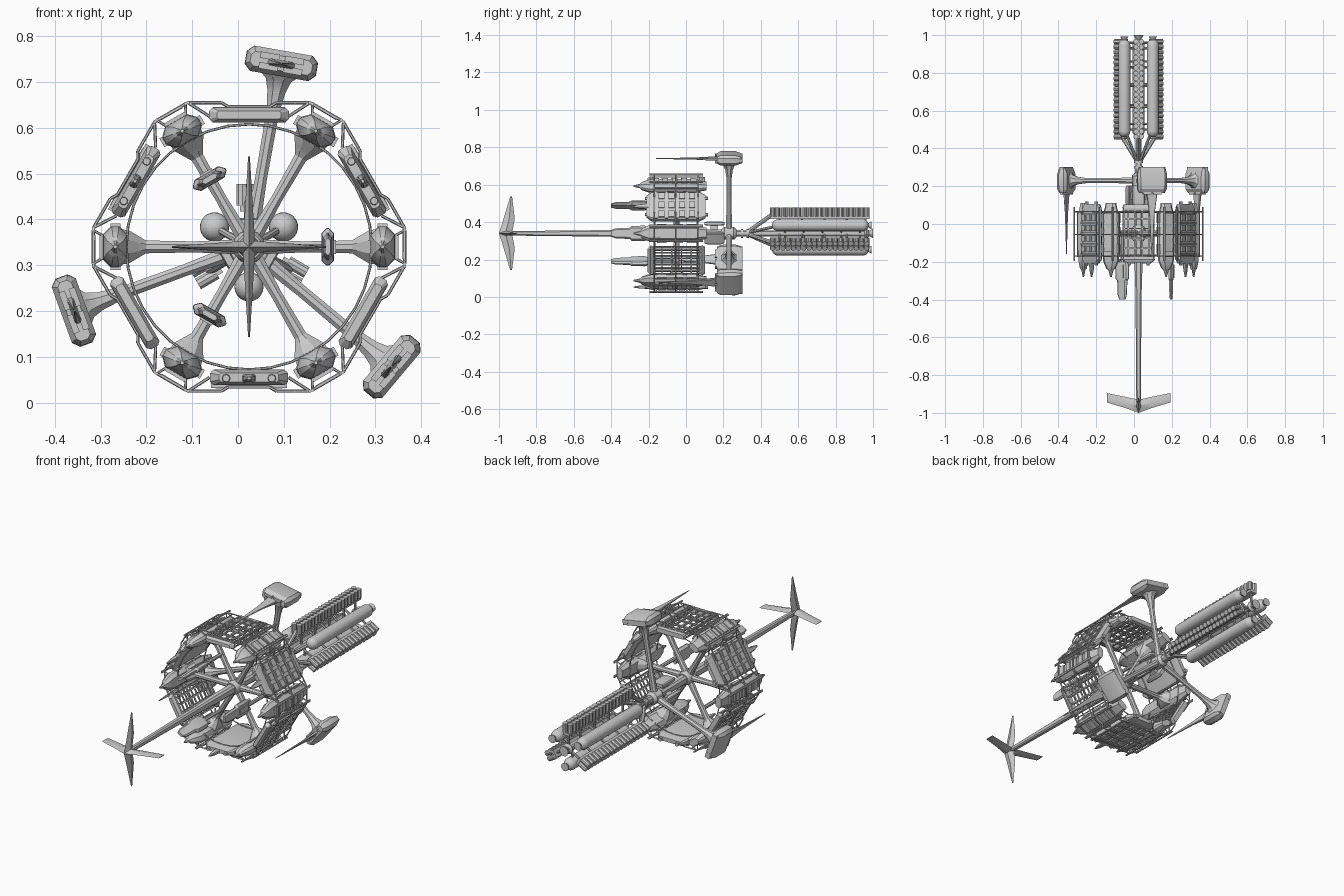
import bpy, bmesh
from math import sin, cos, radians, pi
from mathutils import Matrix, Vector

if "Cube" in bpy.data.objects:
    bpy.data.objects.remove(bpy.data.objects["Cube"])

CX, CZ = 0.024, 0.34          # position of the long axis


def frame(deg):
    """Local x = tangent, y = along ship, z = radial outwards."""
    a = radians(deg)
    return Matrix(((sin(a), 0, cos(a), CX), (0, 1, 0, 0), (-cos(a), 0, sin(a), CZ), (0, 0, 0, 1)))


def box(bm, c, s):
    bmesh.ops.create_cube(bm, size=1, matrix=Matrix.Translation(c) @ Matrix.Diagonal((*s, 1)))


def rod(bm, p, q, r1, r2=None, n=8):
    p, q = Vector(p), Vector(q)
    d = q - p
    m = Matrix.Translation((p + q) / 2) @ d.to_track_quat('Z', 'Y').to_matrix().to_4x4()
    bmesh.ops.create_cone(bm, cap_ends=True, segments=n, radius1=r1,
                          radius2=r1 if r2 is None else r2, depth=d.length, matrix=m)


def loft(bm, secs, axis='y', mid=0.0, ch=0.45):
    """Chamfered-rectangle sections (pos, half width, half height) skinned along an axis."""
    rings = []
    for pos, w, h in secs:
        c = min(w, h) * ch
        pts = [(w, h - c), (w - c, h), (c - w, h), (-w, h - c), (-w, c - h), (c - w, -h), (w - c, -h), (w, c - h)]
        rings.append([bm.verts.new((u, pos, v + mid) if axis == 'y' else (u, v + mid, pos)) for u, v in pts])
    for a, b in zip(rings, rings[1:]):
        for i in range(8):
            bm.faces.new((a[i], a[(i + 1) % 8], b[(i + 1) % 8], b[i]))
    bm.faces.new(rings[0])
    bm.faces.new(rings[-1])


def revolve(bm, prof, z=0.0, n=20):
    """Profile of (y, radius) spun about an axis parallel to y."""
    rings = [[bm.verts.new((r * cos(2 * pi * i / n), y, z + r * sin(2 * pi * i / n))) for i in range(n)]
             for y, r in prof]
    for a, b in zip(rings, rings[1:]):
        for i in range(n):
            bm.faces.new((a[i], a[(i + 1) % n], b[(i + 1) % n], b[i]))
    bm.faces.new(rings[0])
    bm.faces.new(rings[-1])


def part(name, build, angles=(90,)):
    bm = bmesh.new()
    build(bm)
    bmesh.ops.recalc_face_normals(bm, faces=bm.faces)
    for f in bm.faces:
        f.smooth = True
    me = bpy.data.meshes.new(name)
    bm.to_mesh(me)
    bm.free()
    me.set_sharp_from_angle(angle=radians(30))
    for i, a in enumerate(angles):
        ob = bpy.data.objects.new(f"{name}_{i + 1}" if len(angles) > 1 else name, me)
        ob.matrix_world = frame(a)
        bpy.context.collection.objects.link(ob)


# Long spine with hub collars and front boom
def spine(bm):
    loft(bm, [(-0.985, .008, .008), (-0.93, .012, .012), (-0.38, .016, .018), (-0.25, .02, .022),
              (0.1, .022, .022), (0.36, .016, .016), (0.98, .016, .016)])
    revolve(bm, [(-.09, .028), (-.075, .036), (-.025, .036), (-.01, .028)], n=12)
    revolve(bm, [(.19, .022), (.205, .034), (.255, .034), (.27, .022)], n=12)
    revolve(bm, [(.955, .02), (.965, .028), (.98, .014), (1.0, .026)], n=12)
    for y in (.3, .33):
        revolve(bm, [(y - .006, .024), (y + .006, .024)], n=12)


# Front cross of swept blades: pointed vertical pair, broad horizontal pair
def blade(L, chord, tip):
    def b(bm):
        def ring(r, y0, y1, w):
            m = (y0 + y1) / 2
            return [bm.verts.new(p) for p in ((0, y0, r), (w, m, r), (0, y1, r), (-w, m, r))]
        rs = [ring(0, -1, -1 + chord, .014), ring(L * .4, -.975, -.975 + chord * .85, .009),
              ring(L, tip[0], tip[1], .002)]
        for p, q in zip(rs, rs[1:]):
            for i in range(4):
                bm.faces.new((p[i], p[(i + 1) % 4], q[(i + 1) % 4], q[i]))
        bm.faces.new(rs[0])
        bm.faces.new(rs[-1])
    return b


part("spine", spine)
part("vertical_blade", blade(.197, .07, (-.94, -.93)), (90, 270))
part("horizontal_blade", blade(.168, .07, (-.945, -.895)), (0, 180))


# Ring frame: chamfered hexagon hoops, one sixth per piece
def ring_frame(bm):
    for y in (-.17, -.055, .065):
        for s in (-1, 1):
            rod(bm, (s * .133, y, .315), (s * .06, y, .315), .0035, n=6)
            rod(bm, (s * .06, y, .315), (s * .045, y, .306), .0035, n=6)
            rod(bm, (s * .133, y, .315), (s * .086, y, .285), .0035, n=6)
        rod(bm, (-.045, y, .306), (.045, y, .306), .0035, n=6)
        rod(bm, (.133, y, .315), (.192, y, .280), .0035, n=6)
    for s in (-1, 1):
        rod(bm, (s * .133, -.195, .315), (s * .133, .09, .315), .004, n=6)
        rod(bm, (s * .1, -.175, .315), (s * .1, .07, .315), .003, n=6)
    for y in (-.165, .06):                      # round inner hoop
        pts = [(.268 * sin(radians(t)), y, .268 * cos(radians(t))) for t in range(-30, 31, 10)]
        for p, q in zip(pts, pts[1:]):
            rod(bm, p, q, .003, n=6)


SIDES = range(30, 390, 60)
part("ring_frame", ring_frame, SIDES)


# Open lattice bays
def lattice(bm):
    for r in (.276, .302):
        for t in (-.075, -.055, -.02, .02, .055, .075):
            box(bm, (t, -.05, r), (.007, .27, .006))
        for i in range(6):
            box(bm, (0, -.18 + i * .052, r), (.155, .007, .006))
    for i in range(6):
        for t in (-.075, .075):
            box(bm, (t, -.18 + i * .052, .289), (.007, .007, .028))
    for y0, y1 in ((-.205, -.172), (.07, .102)):
        loft(bm, [(y0, .07, .009), ((y0 + y1) / 2, .087, .016), (y1, .08, .012)], mid=.288)


# Solid cargo modules with ribs, deck boxes and noses
def cargo(bm):
    loft(bm, [(-.21, .065, .010), (-.185, .085, .017), (.075, .085, .017), (.105, .068, .010)], mid=.285)
    for i in range(5):
        box(bm, (0, -.16 + i * .055, .29), (.165, .01, .036))
    for t in (-.055, 0, .055):
        for i in range(4):
            box(bm, (t, -.132 + i * .055, .303), (.036, .032, .012))
    for t in (-.05, .05):
        loft(bm, [(-.28, .004, .003), (-.245, .012, .008), (-.19, .016, .011)], mid=.287)
        rod(bm, (t, -.22, .287), (t, -.19, .287), .008, .012)
        rod(bm, (t, .09, .287), (t, .118, .287), .01)


part("lattice_bay", lattice, (90, 210, 330))
part("cargo_module", cargo, (30, 150, 270))


# Spokes and the habitat pods they carry
def spoke(bm):
    loft(bm, [(0, .017, .018), (.12, .012, .014), (.225, .014, .016), (.245, .026, .03),
              (.262, .036, .05), (.275, .038, .06)], axis='z', mid=-.05, ch=.6)


def pod(bm):
    loft(bm, [(-.28, .004, .004), (-.245, .014, .010), (-.235, .026, .018), (-.195, .044, .026), (-.1, .046, .028),
              (.05, .046, .028), (.085, .034, .02), (.11, .03, .016)], mid=.292, ch=.7)
    for i in range(5):
        box(bm, (0, -.16 + i * .05, .318), (.05, .03, .016))
    for s in (-1, 1):
        for y in (-.17, -.055, .065):
            rod(bm, (s * .02, y, .31), (s * .036, y, .34), .003, n=6)
        for y in (-.13, -.04, .03):
            box(bm, (s * .045, y, .292), (.012, .05, .022))
        rod(bm, (s * .036, -.195, .34), (s * .036, .09, .34), .004, n=6)
    for y in (-.17, -.055, .065):
        rod(bm, (-.036, y, .34), (.036, y, .34), .0035, n=6)


part("spoke", spoke, range(0, 360, 60))
part("habitat_pod", pod, range(0, 360, 60))


# Docked shuttles on alternate spokes
def shuttle(bm):
    loft(bm, [(-.4, .018, .006), (-.375, .027, .009), (-.30, .030, .011), (-.29, .040, .013),
              (-.22, .041, .014), (-.2, .03, .01)], mid=.172, ch=.8)
    box(bm, (0, -.25, .186), (.03, .07, .008))
    rod(bm, (0, -.21, .172), (0, -.05, .172), .010)
    for t in (-.022, .022):
        rod(bm, (t, -.205, .172), (t, -.185, .172), .007, .01)


part("shuttle", shuttle, (0, 120, 240))


# Long outrigger arms with end pods and forward-tapering spikes
def outrigger(bm):
    loft(bm, [(0, .018, .018), (.15, .013, .013), (.3, .014, .014), (.345, .02, .02), (.37, .028, .03),
              (.385, .045, .045)], axis='z', mid=.23, ch=.6)


def outrigger_pod(bm):
    loft(bm, [(.165, .068, .016), (.185, .078, .028), (.265, .079, .028), (.302, .07, .014)], mid=.407, ch=.5)
    for t in (-.027, .027):
        for r in (.395, .418):
            box(bm, (t, .165, r), (.042, .02, .014))
    for s in (-1, 1):
        box(bm, (s * .055, .29, .407), (.03, .026, .026))


def spike(bm):
    loft(bm, [(-.16, .002, .0015), (.05, .014, .004), (.17, .03, .008)], mid=.406)


ARMS = (80, 200, 320)
part("outrigger_arm", outrigger, ARMS)
part("outrigger_pod", outrigger_pod, ARMS)
part("outrigger_spike", spike, ARMS)


# Hub block behind the ring
def hub(bm):
    loft(bm, [(.10, .03, .008), (.115, .034, .011), (.19, .034, .011), (.205, .028, .008)], mid=.052)
    box(bm, (0, .15, .03), (.02, .04, .04))


part("hub_block", hub, (90, 210, 330))


# Propellant tanks with nozzles
def tank(bm):
    R = .032
    front = [(.492 - R * cos(a), max(R * sin(a), .001)) for a in [i * pi / 12 for i in range(7)]]
    back = [(.945 + R * sin(a), max(R * cos(a), .001)) for a in [i * pi / 12 for i in range(7)]]
    revolve(bm, front + back, z=.087)
    for y in (.53, .63, .73, .83, .93):
        rod(bm, (0, y, .01), (0, y, .06), .006)
    revolve(bm, [(.965, .014), (.975, .012), (.992, .022)], z=.087, n=10)


# Twin rows of canisters on a backbone, carried by splayed struts
def canisters(bm):
    for i in range(19):
        for t in (-.0145, .0145):
            rod(bm, (t, .462 + i * .028, .09), (t, .462 + i * .028, .137), .0138, n=10)
    box(bm, (0, .715, .084), (.04, .53, .014))
    for y in (.5, .62, .74, .86, .96):
        rod(bm, (0, y, 0), (0, y, .085), .006)
    rod(bm, (0, .33, .008), (0, .46, .1), .011)
    rod(bm, (0, .33, -.008), (0, .47, -.07), .008)


REAR = (90, 210, 330)
part("propellant_tank", tank, (30, 150, 270))
part("canister_rack", canisters, REAR)
